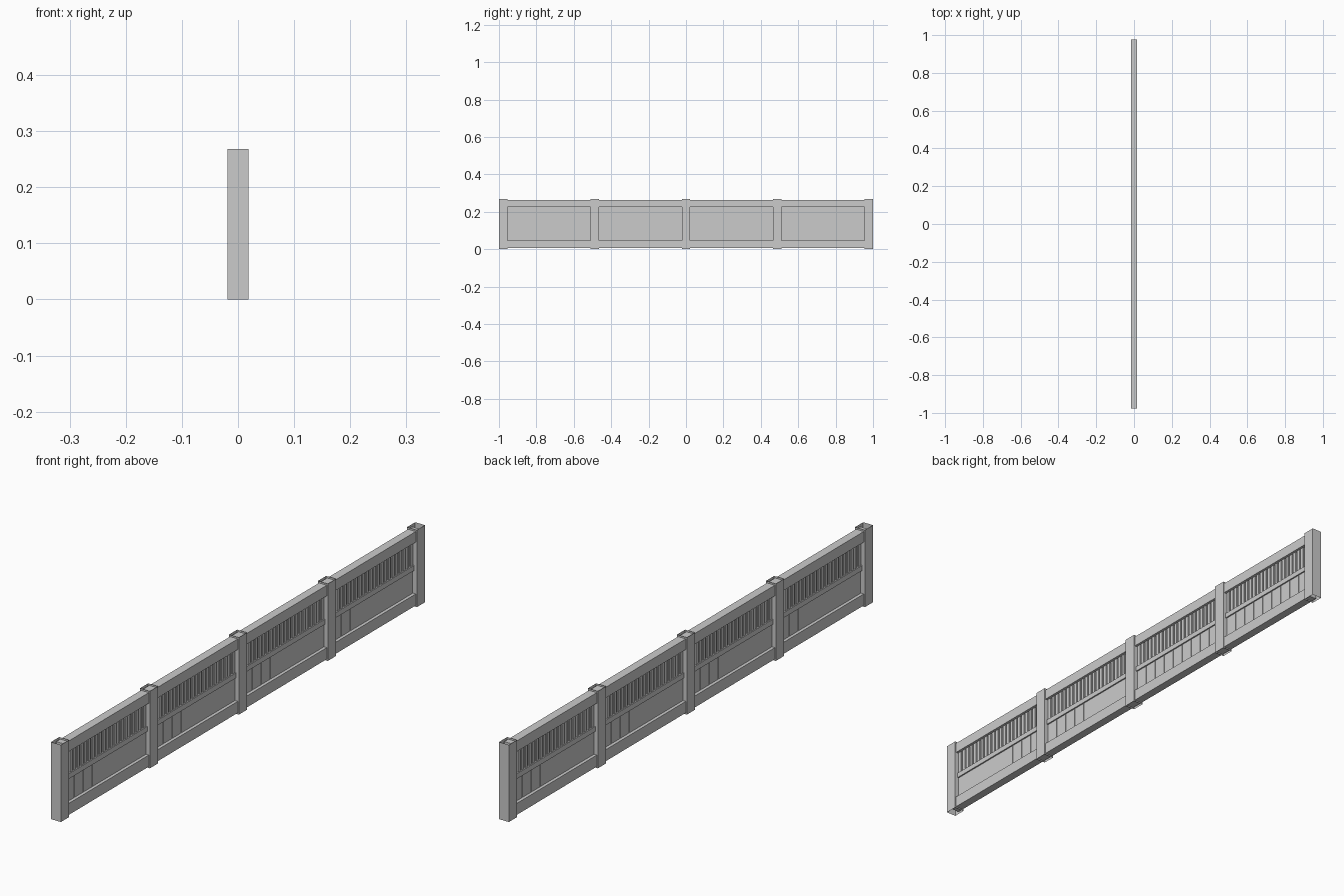
import bpy, bmesh

if "Cube" in bpy.data.objects:
    bpy.data.objects.remove(bpy.data.objects["Cube"])

PITCH, POST_W, POST_D, H = 0.4887, 0.045, 0.019, 0.268
OPEN_B, OPEN_T = 0.045, 0.225
MID_B, MID_T = 0.125, 0.143


def add_box(bm, half_x, y0, y1, z0, z1, capped=True):
    lo = [bm.verts.new(p) for p in ((-half_x, y0, z0), (half_x, y0, z0), (half_x, y1, z0), (-half_x, y1, z0))]
    hi = [bm.verts.new((v.co.x, v.co.y, z1)) for v in lo]
    for i in range(4):
        j = (i + 1) % 4
        bm.faces.new((lo[i], lo[j], hi[j], hi[i]))
    if capped:
        bm.faces.new(lo[::-1])
        bm.faces.new(hi)


def make(name, boxes, capped=True):
    bm = bmesh.new()
    for b in boxes:
        add_box(bm, *b, capped=capped)
    mesh = bpy.data.meshes.new(name)
    bm.to_mesh(mesh)
    bm.free()
    ob = bpy.data.objects.new(name, mesh)
    bpy.context.collection.objects.link(ob)


posts = [PITCH * i for i in range(-2, 3)]
bays = [(posts[i] + POST_W / 2, posts[i + 1] - POST_W / 2) for i in range(4)]
end = posts[-1]

# Hollow posts, open at top and bottom
make("posts", [(POST_D, y - POST_W / 2, y + POST_W / 2, 0, H) for y in posts], capped=False)

# Long rails running through the posts
make("bottom_rail", [(0.015, -end, end, 0.005, OPEN_B)])
make("top_rail", [(0.015, -end, end, OPEN_T, H - 0.006)])

# Infill of every bay: backing, middle rail, narrow slats above, boards below
for n, (a, b) in enumerate(bays, 1):
    make(f"backing_panel_{n}", [(0.002, a, b, OPEN_B, OPEN_T)])
    make(f"middle_rail_{n}", [(0.009, a, b, MID_B, MID_T)])

    step = (b - a) / 22
    make(f"upper_slats_{n}", [(0.006, a + step * (i + 0.18), a + step * (i + 0.82), MID_T, OPEN_T)
                              for i in range(22)])

    step = (b - a) / 9
    make(f"lower_boards_{n}", [(0.004, a + step * i + 0.001, a + step * (i + 1) - 0.001, OPEN_B, MID_B)
                               for i in range(9)])
